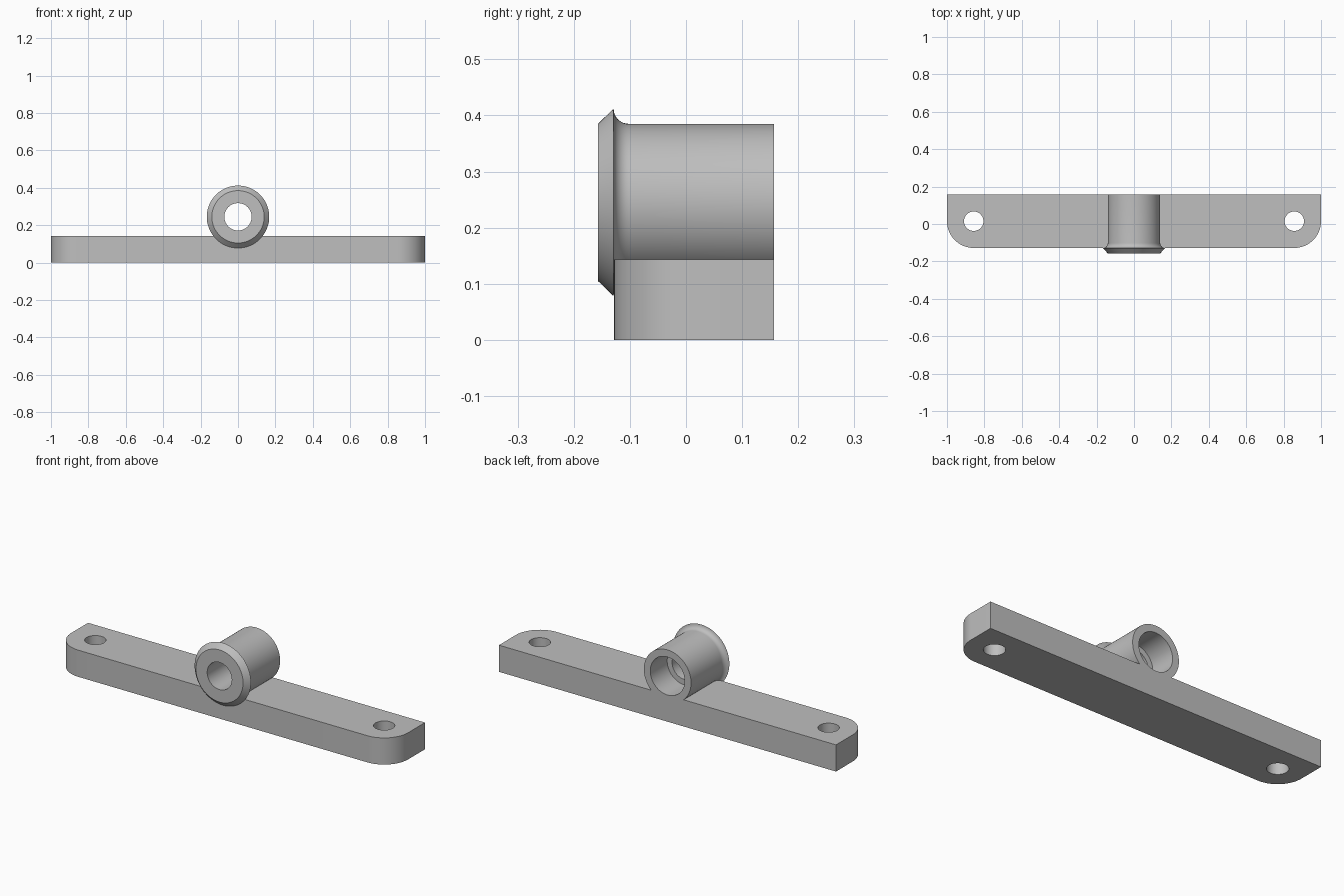
import bpy, bmesh
from math import sin, cos, pi, radians
from mathutils import Matrix, Vector

old = bpy.data.objects.get("Cube")
if old:
    bpy.data.objects.remove(old, do_unlink=True)

BACK, BAR_FRONT, FACE = 0.157, -0.128, -0.157
BAR_TOP, CORNER, HOLE = 0.143, 0.143, 0.052
AXIS_Z, TUBE_R, FLANGE_R = 0.245, 0.14, 0.167
BORE_R, SMALL_R, STEP_Y = 0.102, 0.073, 0.014

grey = bpy.data.materials.new("plain grey")
color = (0.52, 0.52, 0.52, 1)
grey.diffuse_color = color
grey.use_nodes = True
grey.node_tree.nodes["Principled BSDF"].inputs["Base Color"].default_value = color


def arc(cx, cy, r, start, end, steps):
    """Points on an arc, angles in degrees."""
    angles = [radians(start + (end - start) * i / steps) for i in range(steps + 1)]
    return [(cx + r * cos(a), cy + r * sin(a)) for a in angles]


def finish(name, bm):
    bmesh.ops.remove_doubles(bm, verts=bm.verts, dist=1e-5)
    bmesh.ops.recalc_face_normals(bm, faces=bm.faces)
    mesh = bpy.data.meshes.new(name)
    bm.to_mesh(mesh)
    bm.free()
    mesh.materials.append(grey)
    obj = bpy.data.objects.new(name, mesh)
    bpy.context.collection.objects.link(obj)
    bpy.ops.object.select_all(action='DESELECT')
    obj.select_set(True)
    bpy.context.view_layer.objects.active = obj
    bpy.ops.object.shade_smooth_by_angle(angle=radians(30))
    return obj


def plate(name, loops, height):
    """Extruded flat outline; inner loops become holes."""
    curve = bpy.data.curves.new(name + " outline", 'CURVE')
    curve.dimensions = '2D'
    curve.fill_mode = 'BOTH'
    curve.extrude = height / 2
    for loop in loops:
        spline = curve.splines.new('POLY')
        spline.points.add(len(loop) - 1)
        for point, (x, y) in zip(spline.points, loop):
            point.co = (x, y, 0, 1)
        spline.use_cyclic_u = True
    helper = bpy.data.objects.new(name + " outline", curve)
    bpy.context.collection.objects.link(helper)
    bpy.context.view_layer.update()
    bm = bmesh.new()
    bm.from_mesh(helper.to_mesh())
    helper.to_mesh_clear()
    bpy.data.objects.remove(helper, do_unlink=True)
    bpy.data.curves.remove(curve)
    bmesh.ops.translate(bm, verts=bm.verts, vec=(0, 0, height / 2))
    return finish(name, bm)


# Mounting bar: square back, rounded front corners, a bolt hole at each end
cx, cy = 1 - CORNER, BAR_FRONT + CORNER
outline = [(1, BACK), (-1, BACK)]
outline += arc(-cx, cy, CORNER, 180, 270, 16) + arc(cx, cy, CORNER, 270, 360, 16)
holes = [arc(side * cx, cy, HOLE, 0, 360, 48)[:-1] for side in (-1, 1)]
plate("mounting_bar", [outline] + holes, BAR_TOP)

# Flanged tube: lathed (y, radius) profile with a stepped bore
fillet = FLANGE_R - TUBE_R
profile = [(FACE, SMALL_R), (FACE, TUBE_R)]
profile += arc(BAR_FRONT - 0.001 + fillet, FLANGE_R, fillet, 180, 270, 8)
profile += [(BACK, TUBE_R), (BACK, BORE_R), (STEP_Y, BORE_R), (STEP_Y, SMALL_R)]
bm = bmesh.new()
verts = [bm.verts.new((r, y, AXIS_Z)) for y, r in profile]
edges = [bm.edges.new((a, b)) for a, b in zip(verts, verts[1:] + verts[:1])]
bmesh.ops.spin(bm, geom=verts + edges, cent=(0, 0, AXIS_Z), axis=(0, 1, 0),
               angle=2 * pi, steps=72, use_merge=True)
finish("flanged_tube", bm)
